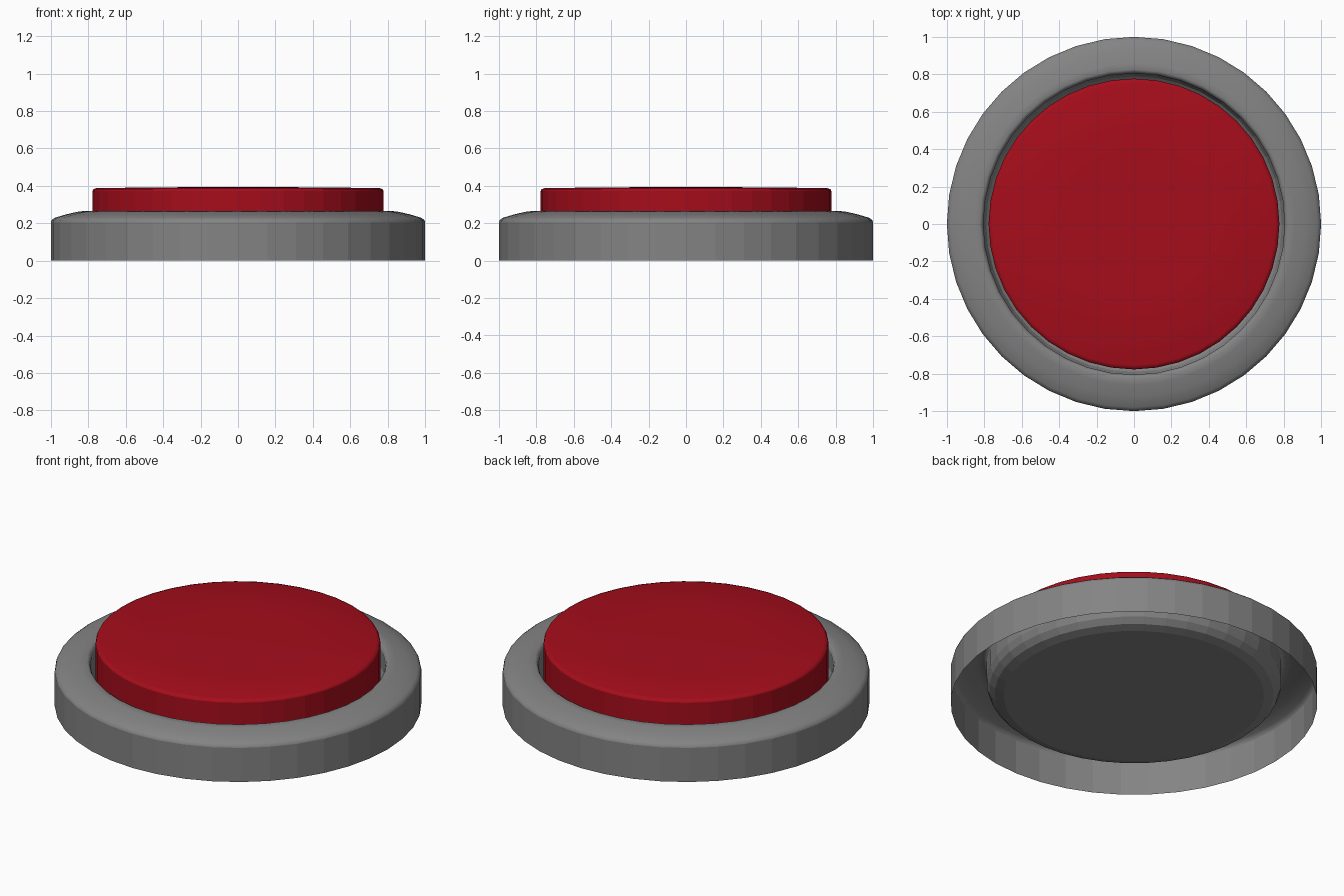
import bpy, bmesh
from math import cos, sin, pi

if "Cube" in bpy.data.objects:
    bpy.data.objects.remove(bpy.data.objects["Cube"])

SIDES = 40


def lathe(name, profile, color, flat=()):
    """Revolve (radius, z) points round z; radius 0 closes to a pole.
    'flat' lists the profile segments kept faceted."""
    bm = bmesh.new()
    rings = []
    for r, z in profile:
        if r == 0:
            rings.append([bm.verts.new((0, 0, z))] * SIDES)
        else:
            rings.append([bm.verts.new((r * cos(2 * pi * i / SIDES),
                                        r * sin(2 * pi * i / SIDES), z))
                          for i in range(SIDES)])
    for k, (a, b) in enumerate(zip(rings, rings[1:])):
        for i in range(SIDES):
            j = (i + 1) % SIDES
            loop = list(dict.fromkeys((a[i], a[j], b[j], b[i])))
            bm.faces.new(loop).smooth = k not in flat
    # sharp creases at strong profile corners
    for e in bm.edges:
        if len(e.link_faces) == 2 and e.calc_face_angle(0) > 0.6:
            e.smooth = False
    me = bpy.data.meshes.new(name)
    bm.to_mesh(me)
    bm.free()
    ob = bpy.data.objects.new(name, me)
    bpy.context.collection.objects.link(ob)
    mat = bpy.data.materials.new(name + "_paint")
    mat.diffuse_color = color
    mat.use_nodes = True
    mat.node_tree.nodes["Principled BSDF"].inputs["Base Color"].default_value = mat.diffuse_color
    me.materials.append(mat)
    return ob


# Housing: thin outer wall, sloped rim and recessed dish, open underneath
lathe("housing", [(1, 0), (1, 0.205), (0.996, 0.217), (0.98, 0.229),
                  (0.92, 0.247), (0.86, 0.261), (0.825, 0.265),
                  (0.812, 0.258), (0.805, 0.24), (0.805, 0.13),
                  (0.79, 0.09), (0.76, 0.06), (0.71, 0.045), (0, 0.045)],
      (0.23, 0.23, 0.23, 1), flat=(0, 8, 9, 10, 11, 12))

# Button: red cap with a small rounded edge, sitting in the dish
lathe("button", [(0.777, 0.09), (0.777, 0.372), (0.773, 0.382),
                 (0.755, 0.388), (0.4, 0.392), (0, 0.394)],
      (0.38, 0.004, 0.011, 1), flat=(0,))
